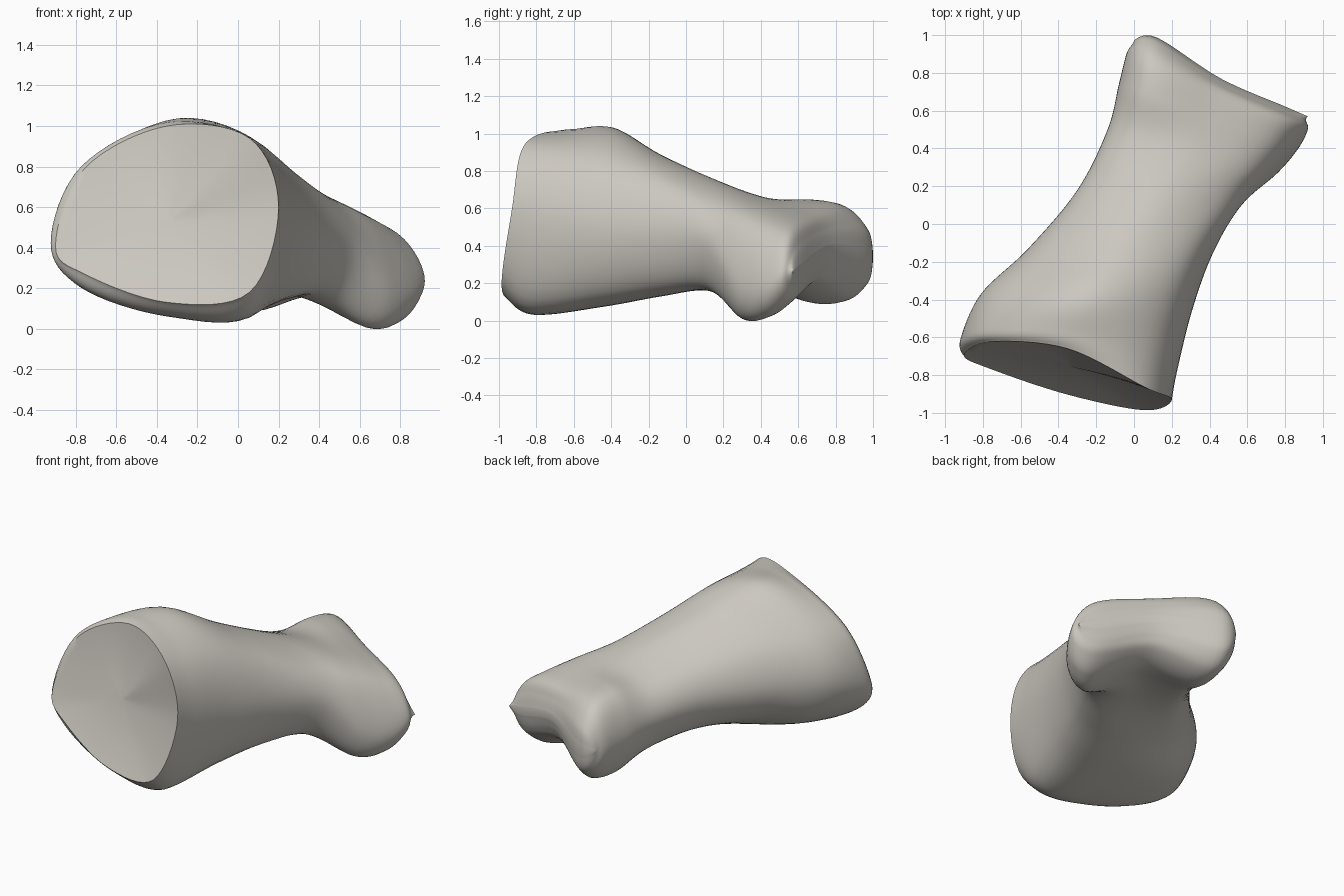
import bpy, bmesh, math
from mathutils import Vector

cube = bpy.data.objects.get("Cube")
if cube:
    bpy.data.objects.remove(cube, do_unlink=True)

AROUND = 8   # steps between ring control points
ALONG = 8    # steps between cross-sections
ACROSS = (.13, .5, .87)

# Cross-sections from base to head: the two end points in plan,
# end heights, top heights, bottom heights
SECTIONS = [
    ((-.9, -.67), (.2, -.93), (.41, .6), (.79, 1, .94), (.27, .13, .18)),
    ((-.92, -.6), (.23, -.77), (.43, .56), (.8, 1.02, .92), (.2, .06, .08)),
    ((-.81, -.37), (.31, -.45), (.5, .5), (.8, 1.03, .87), (.22, .09, .12)),
    ((-.56, -.13), (.42, -.15), (.5, .47), (.75, .89, .76), (.27, .14, .17)),
    ((-.3, .18), (.57, .1), (.47, .42), (.67, .76, .64), (.25, .18, .18)),
    ((-.14, .5), (.76, .27), (.42, .2), (.61, .66, .54), (.18, .17, .01)),
    ((-.08, .74), (.87, .4), (.37, .18), (.63, .61, .49), (.1, .16, .02)),
    ((-.04, .9), (.92, .5), (.35, .23), (.6, .56, .46), (.11, .21, .1)),
    ((-.01, .95), (.91, .55), (.35, .26), (.49, .48, .39), (.2, .28, .17)),
]
LEANS = [.28, .2, .05] + [0] * 6     # backward tilt of the base sections
SWELLS = [0] * 7 + [.02, .07]        # forward swelling of the near knuckle


def spline(a, b, c, d, t):
    """Smooth curve from b to c."""
    return b + (c - a) * (t / 2) + (a * 2 - b * 5 + c * 4 - d) * (t * t / 2) \
        + (b * 3 - a - c * 3 + d) * (t ** 3 / 2)


def control_ring(section, lean, swell):
    """Control points running over the top and back along the underside."""
    start, end, sides, top, bottom = section
    start, end = Vector(start), Vector(end)
    outline = [(0, sides[0]), *zip(ACROSS, top), (1, sides[1])]
    outline += reversed(list(zip(ACROSS, bottom)))
    ring = []
    for across, height in outline:
        spot = start.lerp(end, across)
        tilt = lean * (height - .5)
        if height > .5:          # the upper rim runs forward at one corner
            tilt *= min(1, 2 - 2 * across)
        bulge = swell if 0 < across < .5 else 0
        ring.append(Vector((spot.x, spot.y + tilt + bulge, height)))
    return ring


def smooth_ring(points):
    n = len(points)
    return [spline(points[i - 1], points[i], points[(i + 1) % n],
                   points[(i + 2) % n], k / AROUND)
            for i in range(n) for k in range(AROUND)]


# Smooth rings along the whole shaft, ending in a flattened one on the head
controls = [smooth_ring(control_ring(*s)) for s in zip(SECTIONS, LEANS, SWELLS)]
tip = controls[-1]
forward = Vector((.01, .02, 0))
controls.append([p.lerp(tip[-i], .38) + forward for i, p in enumerate(tip)])
last = len(controls) - 1
rings = []
for i in range(last):
    quad = [controls[max(i - 1, 0)], controls[i],
            controls[i + 1], controls[min(i + 2, last)]]
    for k in range(ALONG):
        rings.append([spline(*p, k / ALONG) for p in zip(*quad)])
rings.append(controls[last])

# Shallow dished joint face at the base
rim = rings[0]
centre = sum(rim, Vector()) / len(rim)
inward = Vector((.2, .95, -.22))
dish = [[centre.lerp(p, f) + inward * (.05 * (1 - f * f)) for p in rim]
        for f in (.05, .2, .4, .6, .8, .93)]
rings = dish + rings

bm = bmesh.new()
loops = [[bm.verts.new(p) for p in ring] for ring in rings]
count = len(rim)
for low, high in zip(loops, loops[1:]):
    for i in range(count):
        j = (i + 1) % count
        bm.faces.new((low[i], low[j], high[j], high[i]))
bm.faces.new(loops[0])

# Close the head by bridging its upper and lower edges
head = loops[-1]
for i in range(count // 2):
    corners = (head[i], head[i + 1], head[-i - 1], head[-i % count])
    bm.faces.new(list(dict.fromkeys(corners)))
bmesh.ops.recalc_face_normals(bm, faces=bm.faces[:])

mesh = bpy.data.meshes.new("finger_bone")
bm.to_mesh(mesh)
bm.free()
bone = bpy.data.objects.new("finger_bone", mesh)
bpy.context.collection.objects.link(bone)

# Pale bone colour
colour = (.6, .575, .525, 1)
material = bpy.data.materials.new("pale_bone")
material.use_nodes = True
material.diffuse_color = colour
for node in material.node_tree.nodes:
    if node.type == 'BSDF_PRINCIPLED':
        node.inputs["Base Color"].default_value = colour
mesh.materials.append(material)

bpy.ops.object.select_all(action='DESELECT')
bone.select_set(True)
bpy.context.view_layer.objects.active = bone
bpy.ops.object.shade_smooth_by_angle(angle=math.radians(50))
